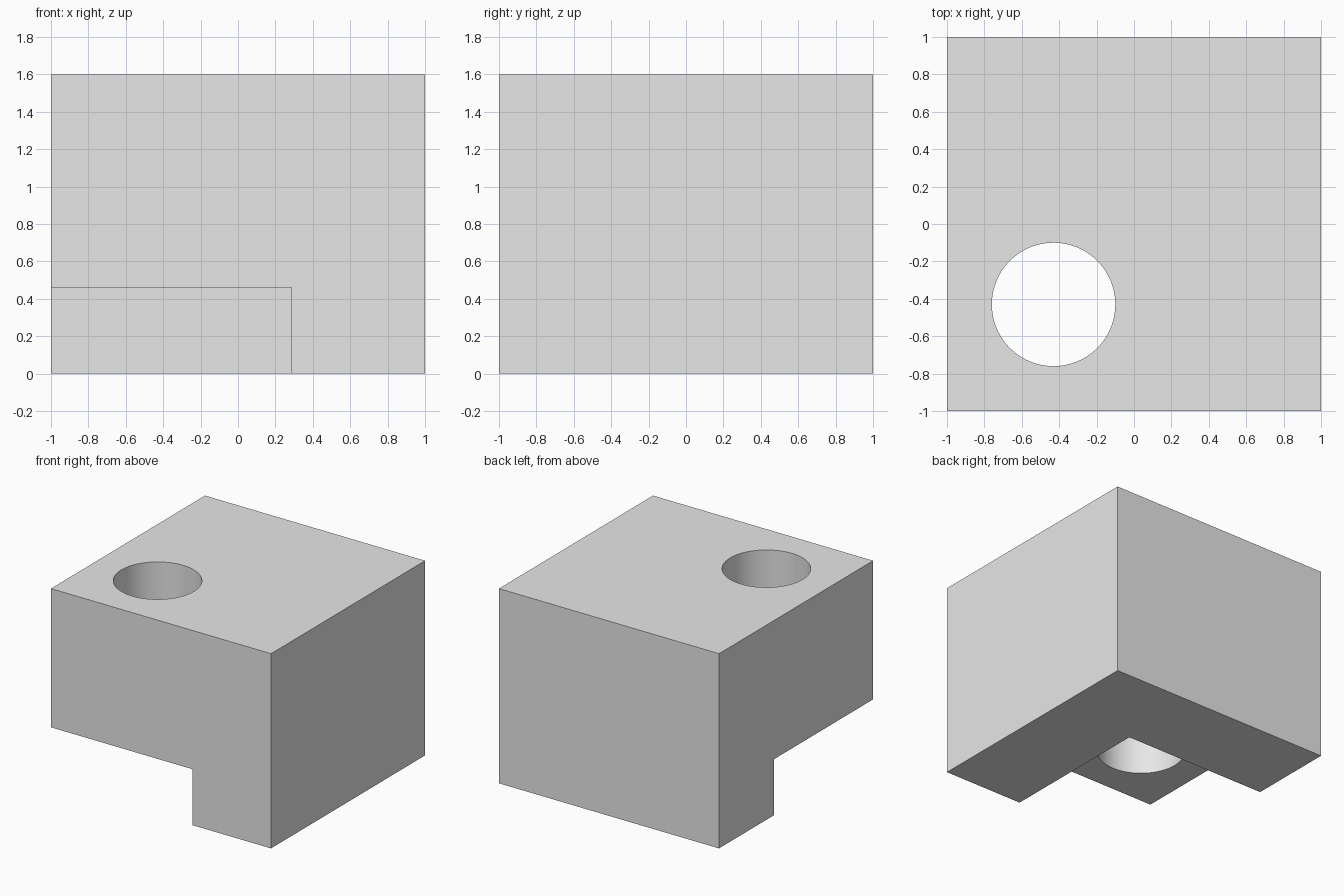
import bpy
import math
from mathutils import Vector

cube = bpy.data.objects.get("Cube")
if cube:
    bpy.data.objects.remove(cube, do_unlink=True)

HEIGHT = 1.6
NOTCH_EDGE = 0.286
NOTCH_TOP = 0.46
HOLE_CENTRE = -0.43
HOLE_RADIUS = 0.33

grey = bpy.data.materials.new("plain grey")
grey.use_nodes = True
colour = (0.8, 0.8, 0.8, 1)
grey.diffuse_color = colour
grey.node_tree.nodes["Principled BSDF"].inputs["Base Color"].default_value = colour


def add_box(name, low, high):
    low, high = Vector(low), Vector(high)
    bpy.ops.mesh.primitive_cube_add(size=1, location=(low + high) / 2)
    box = bpy.context.object
    box.name = name
    box.scale = high - low
    bpy.ops.object.transform_apply(location=True, rotation=True, scale=True)
    box.data.materials.append(grey)
    return box


def cut(target, cutter):
    cutter.hide_render = True
    mod = target.modifiers.new("cut", "BOOLEAN")
    mod.operation = "DIFFERENCE"
    mod.solver = "EXACT"
    mod.object = cutter
    bpy.context.view_layer.objects.active = target
    bpy.ops.object.modifier_apply(modifier=mod.name)
    bpy.data.objects.remove(cutter, do_unlink=True)


# Main block
block = add_box("bracket_block", (-1, -1, 0), (1, 1, HEIGHT))

# Notch under the front corner
cut(block, add_box("notch_cutter", (-1.5, -1.5, -0.5),
                   (NOTCH_EDGE, NOTCH_EDGE, NOTCH_TOP)))

# Round hole from the top down into the notch
bpy.ops.mesh.primitive_cylinder_add(
    vertices=96, radius=HOLE_RADIUS, depth=4,
    location=(HOLE_CENTRE, HOLE_CENTRE, HEIGHT / 2))
hole = bpy.context.object
hole.name = "hole_cutter"
hole.data.materials.append(grey)
cut(block, hole)

# Smooth hole wall, sharp edges elsewhere
bpy.ops.object.select_all(action="DESELECT")
block.select_set(True)
bpy.context.view_layer.objects.active = block
bpy.ops.object.shade_smooth_by_angle(angle=math.radians(30))
